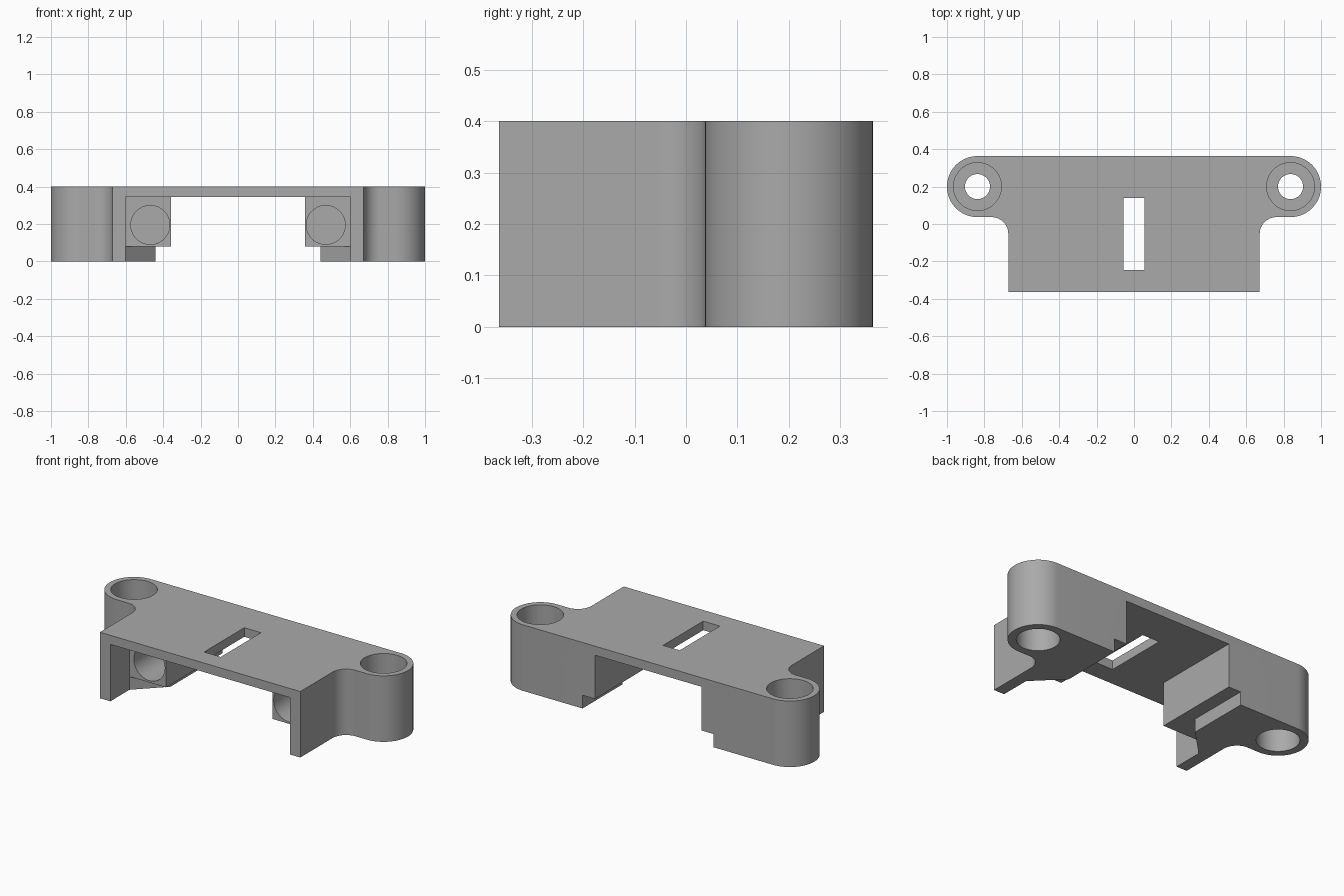
import bpy
import bmesh
from math import pi, cos, sin, radians
from mathutils import Matrix, Vector

cube = bpy.data.objects.get("Cube")
if cube:
    bpy.data.objects.remove(cube, do_unlink=True)

grey = bpy.data.materials.new("plain grey")
grey.use_nodes = True
colour = (0.4, 0.4, 0.4, 1)
grey.diffuse_color = colour
grey.node_tree.nodes["Principled BSDF"].inputs["Base Color"].default_value = colour


def make_object(name, bm):
    bmesh.ops.recalc_face_normals(bm, faces=bm.faces)
    mesh = bpy.data.meshes.new(name)
    bm.to_mesh(mesh)
    bm.free()
    mesh.materials.append(grey)
    obj = bpy.data.objects.new(name, mesh)
    bpy.context.collection.objects.link(obj)
    return obj


def prism(name, points, z0, z1):
    """Extrude a plan outline from z0 to z1."""
    bm = bmesh.new()
    face = bm.faces.new([bm.verts.new((x, y, z0)) for x, y in points])
    grown = bmesh.ops.extrude_face_region(bm, geom=[face])["geom"]
    bmesh.ops.translate(bm, vec=(0, 0, z1 - z0),
                        verts=[v for v in grown if isinstance(v, bmesh.types.BMVert)])
    return make_object(name, bm)


def box(name, x, y0, y1, z0, z1):
    return prism(name, [(-x, y0), (x, y0), (x, y1), (-x, y1)], z0, z1)


def rod(name, start, end, radius):
    """Cylinder between two points."""
    a, b = Vector(start), Vector(end)
    turn = (b - a).to_track_quat("Z", "Y").to_matrix().to_4x4()
    bm = bmesh.new()
    bmesh.ops.create_cone(bm, cap_ends=True, segments=64, radius1=radius, radius2=radius,
                          depth=(b - a).length, matrix=Matrix.Translation((a + b) / 2) @ turn)
    return make_object(name, bm)


def arc(cx, cy, r, start, end, steps):
    angles = [radians(start + (end - start) * i / steps) for i in range(steps + 1)]
    return [(cx + r * cos(t), cy + r * sin(t)) for t in angles]


def mirrored(half):
    return half + [(-x, y) for x, y in reversed(half)]


# Plate outline: straight front, filleted neck, round screw ear
HALF, FRONT, HEIGHT = 0.672, -0.363, 0.4
EAR_X, EAR_Y, EAR_R, FILLET = 0.837, 0.2, 0.163, 0.09
half = [(HALF, FRONT)]
half += arc(HALF + FILLET, EAR_Y - EAR_R - FILLET, FILLET, 180, 90, 14)
half += arc(EAR_X, EAR_Y, EAR_R, -90, 90, 36)
body = prism("mounting_bracket", mirrored(half), 0, HEIGHT)

# Centre channel, front pocket, lower step with chamfered corners, top slot
CEIL, POCKET, BACK = 0.345, -0.18, 0.5
step = [(0.602, -0.5), (0.602, POCKET), (0.44, -0.018), (0.44, BACK)]
cutters = [
    box("channel_cutter", 0.357, -0.5, BACK, -0.1, CEIL),
    box("pocket_cutter", 0.602, -0.5, POCKET, -0.1, CEIL),
    prism("step_cutter", mirrored(step), -0.1, 0.08),
    box("slot_cutter", 0.056, -0.245, 0.14, 0.2, 0.5),
]

# Screw holes with wide ends, and blind sockets facing the front
for side in (-1, 1):
    x = side * EAR_X
    cutters += [
        rod("screw_cutter", (x, EAR_Y, -0.1), (x, EAR_Y, 0.5), 0.067),
        rod("head_cutter", (x, EAR_Y, 0.23), (x, EAR_Y, 0.5), 0.128),
        rod("nut_cutter", (x, EAR_Y, -0.1), (x, EAR_Y, 0.17), 0.117),
        rod("socket_cutter", (side * 0.469, -0.3, 0.195), (side * 0.469, 0.12, 0.195), 0.104),
    ]

for cutter in cutters:
    cut = body.modifiers.new(cutter.name, "BOOLEAN")
    cut.operation = "DIFFERENCE"
    cut.solver = "EXACT"
    cut.object = cutter

# Bake the cuts and drop the cutters
graph = bpy.context.evaluated_depsgraph_get()
baked = bpy.data.meshes.new_from_object(body.evaluated_get(graph))
body.modifiers.clear()
body.data = baked
for cutter in cutters:
    bpy.data.objects.remove(cutter, do_unlink=True)

bpy.ops.object.select_all(action="DESELECT")
body.select_set(True)
bpy.context.view_layer.objects.active = body
bpy.ops.object.shade_smooth_by_angle(angle=radians(30))
